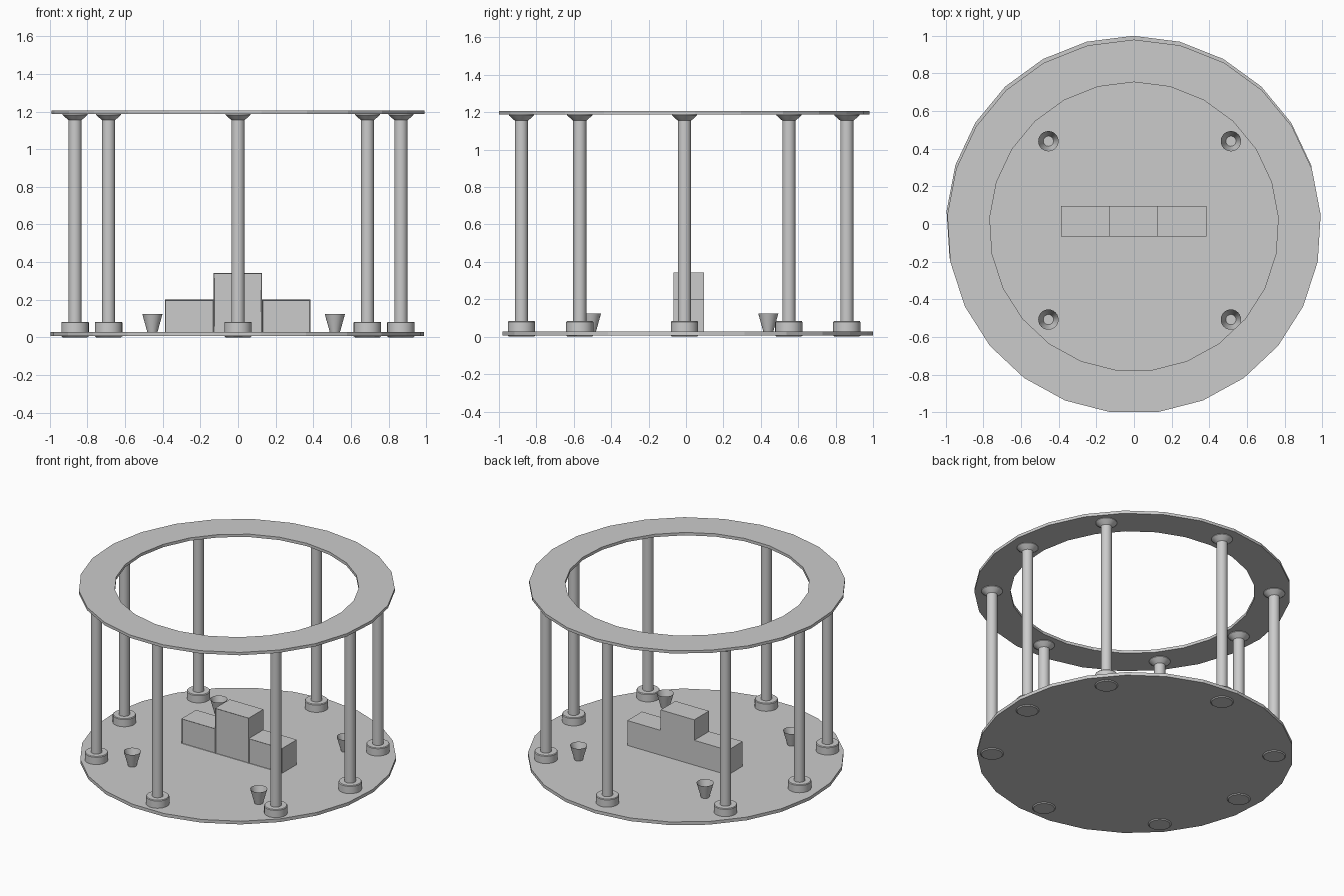
import bpy, bmesh, math

if "Cube" in bpy.data.objects:
    bpy.data.objects.remove(bpy.data.objects["Cube"])

grey = bpy.data.materials.new("plain_grey")
grey.diffuse_color = (0.6, 0.6, 0.6, 1)
grey.use_nodes = True
grey.node_tree.nodes["Principled BSDF"].inputs["Base Color"].default_value = grey.diffuse_color


def finish(bm, name, loc=(0, 0, 0), smooth=False):
    bmesh.ops.recalc_face_normals(bm, faces=bm.faces)
    me = bpy.data.meshes.new(name)
    bm.to_mesh(me)
    bm.free()
    me.materials.append(grey)
    ob = bpy.data.objects.new(name, me)
    ob.location = loc
    bpy.context.collection.objects.link(ob)
    if smooth:
        bpy.context.view_layer.objects.active = ob
        ob.select_set(True)
        bpy.ops.object.shade_smooth_by_angle(angle=math.radians(30))
        ob.select_set(False)
    return ob


def lathe(name, profile, sides, loc=(0, 0, 0), closed=False, caps=False, smooth=False):
    """Spin an (r, z) profile; the first vertex of each ring points to +y."""
    bm = bmesh.new()
    rings = []
    for r, z in profile:
        rings.append([bm.verts.new((r * math.sin(math.tau * i / sides),
                                    r * math.cos(math.tau * i / sides), z))
                      for i in range(sides)])
    pairs = list(zip(rings, rings[1:]))
    if closed:
        pairs.append((rings[-1], rings[0]))
    for a, b in pairs:
        for i in range(sides):
            j = (i + 1) % sides
            bm.faces.new((a[i], a[j], b[j], b[i]))
    if caps:
        bm.faces.new(rings[0])
        bm.faces.new(rings[-1])
    return finish(bm, name, loc, smooth)


# Floor disc and open roof ring, both 25-sided
lathe("floor_disc", [(0.994, 0.006), (0.994, 0.028)], 25, (-0.004, 0.006, 0), caps=True)
lathe("roof_ring", [(0.994, 1.187), (0.994, 1.207), (0.768, 1.207), (0.768, 1.187)],
      25, (0, -0.014, 0), closed=True)

# Eight columns with a round foot and flared capital
column = [(0.066, 0.0), (0.073, 0.006), (0.073, 0.078), (0.069, 0.083), (0.035, 0.083),
          (0.035, 1.155), (0.046, 1.164), (0.067, 1.183), (0.067, 1.188)]
spots = [(0, -0.88), (0, 0.86)]
for s in (-1, 1):
    spots += [(s * 0.866, -0.008), (s * 0.688, -0.568), (s * 0.688, 0.55)]
for n, (x, y) in enumerate(spots):
    lathe(f"column_{n + 1}", column, 32, (x, y, 0), caps=True, smooth=True)

# Four open tapered cups on the floor
for n, (x, y) in enumerate([(x, y) for x in (-0.455, 0.515) for y in (-0.508, 0.44)]):
    lathe(f"cup_{n + 1}", [(0.027, 0.028), (0.054, 0.125)], 24, (x, y, 0), smooth=True)

# Three-step podium: one stepped outline, extruded backwards
outline = [(-0.388, 0.026), (-0.13, 0.026), (0.128, 0.026), (0.384, 0.026), (0.384, 0.2),
           (0.128, 0.2), (0.128, 0.342), (-0.13, 0.342), (-0.13, 0.2), (-0.388, 0.2)]
bm = bmesh.new()
v = [bm.verts.new((x, -0.066, z)) for x, z in outline]
fronts = [bm.faces.new([v[i] for i in idx])
          for idx in ((0, 1, 8, 9), (1, 2, 5, 6, 7, 8), (2, 3, 4, 5))]
back = bmesh.ops.extrude_face_region(bm, geom=fronts, use_keep_orig=True)
bmesh.ops.translate(bm, vec=(0, 0.161, 0),
                    verts=[g for g in back["geom"] if isinstance(g, bmesh.types.BMVert)])
bmesh.ops.recalc_face_normals(bm, faces=bm.faces)
# Shallow recessed front panels
panels = [f for f in bm.faces if f.calc_center_median().y < -0.065]
bmesh.ops.inset_individual(bm, faces=panels, thickness=0.005, depth=-0.005)
finish(bm, "podium")
